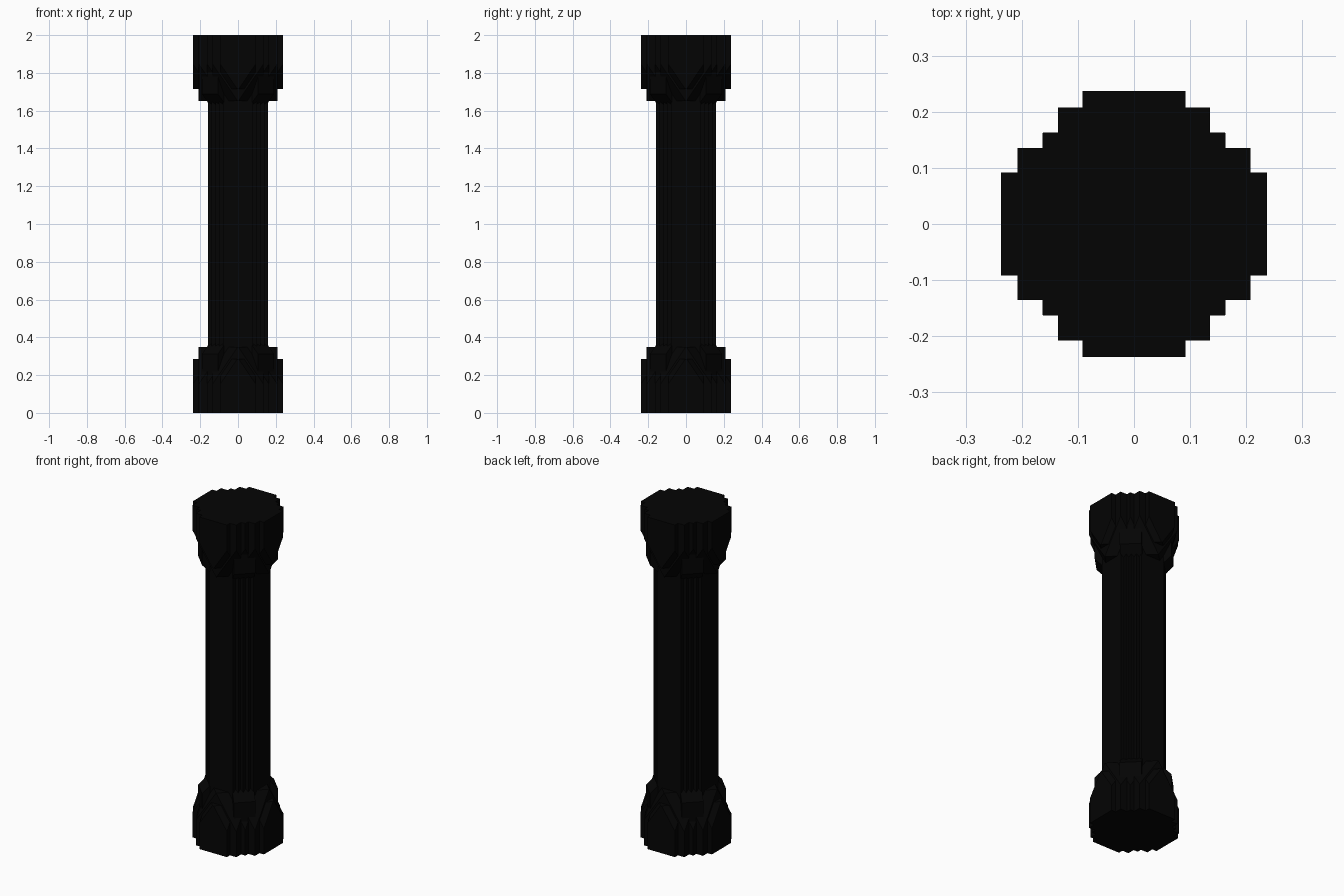
import bpy, bmesh
from math import radians
from mathutils import Vector, Matrix

cube = bpy.data.objects.get("Cube")
if cube:
    bpy.data.objects.remove(cube, do_unlink=True)

black = bpy.data.materials.new("near_black_stone")
black.use_nodes = True
colour = (0.0012, 0.0012, 0.0012, 1)
black.diffuse_color = colour
black.node_tree.nodes["Principled BSDF"].inputs["Base Color"].default_value = colour

MID = 1.0     # the column is mirrored about its middle height
CORNERS = [(1, 1), (1, -1), (-1, 1), (-1, -1)]
ENDS = [(1, 0), (-1, 0)]


def block(half_x, half_y, bottom, top, cuts=(), cut_z=0, slope=0):
    """Box whose upper corners or ends are cut by planes leaning inward."""
    bm = bmesh.new()
    bmesh.ops.create_cube(bm, size=1)
    bm.transform(Matrix.Translation((0, 0, (bottom + top) / 2 - MID))
                 @ Matrix.Diagonal((2 * half_x, 2 * half_y, top - bottom, 1)))
    for sx, sy in cuts:
        normal = Vector((sx, sy, slope * Vector((sx, sy)).length)).normalized()
        bmesh.ops.bisect_plane(
            bm, geom=bm.verts[:] + bm.edges[:] + bm.faces[:],
            plane_co=(sx * half_x, sy * half_y, cut_z - MID),
            plane_no=normal, clear_outer=True)
        rim = [e for e in bm.edges if e.is_boundary]
        bmesh.ops.holes_fill(bm, edges=rim, sides=0)
    bmesh.ops.recalc_face_normals(bm, faces=bm.faces[:])
    return bm


def stepped_part(name, tiers, turn=0, mirrored=False):
    """Join each tier with its quarter-turned copy into one stepped solid."""
    mesh = bpy.data.meshes.new(name)
    whole = bmesh.new()
    for tier in tiers:
        for angle in (turn, turn + 90):
            piece = block(*tier)
            piece.transform(Matrix.Rotation(radians(angle), 4, 'Z'))
            temp = bpy.data.meshes.new("temp")
            piece.to_mesh(temp)
            piece.free()
            whole.from_mesh(temp)
            bpy.data.meshes.remove(temp)
    whole.to_mesh(mesh)
    whole.free()
    mesh.materials.append(black)
    obj = bpy.data.objects.new(name, mesh)
    obj.location.z = MID
    bpy.context.collection.objects.link(obj)
    if mirrored:
        mod = obj.modifiers.new("top_copy", 'MIRROR')
        mod.use_axis = (False, False, True)
        mod.use_mirror_merge = False


# Fluted shaft
stepped_part("shaft", [
    (0.08, 0.16, 0.1, 1.9),
    (0.1, 0.14, 0.1, 1.9),
    (0.12, 0.119, 0.1, 1.9),
])

# Stepped base whose corners lean in to chevrons, repeated as the capital
stepped_part("base_and_capital", [
    (0.092, 0.237, 0, 0.285, CORNERS, 0.155, 0.48),
    (0.135, 0.208, 0, 0.35, CORNERS, 0.152, 0.48),
    (0.163, 0.162, 0, 0.35, CORNERS, 0.155, 0.48),
], mirrored=True)

# Diagonal buttresses showing between the chevrons, with sloping tops
stepped_part("diagonal_buttresses", [
    (0.21, 0.06, 0.01, 0.38, ENDS, 0.312, 1.0),
], turn=45, mirrored=True)
